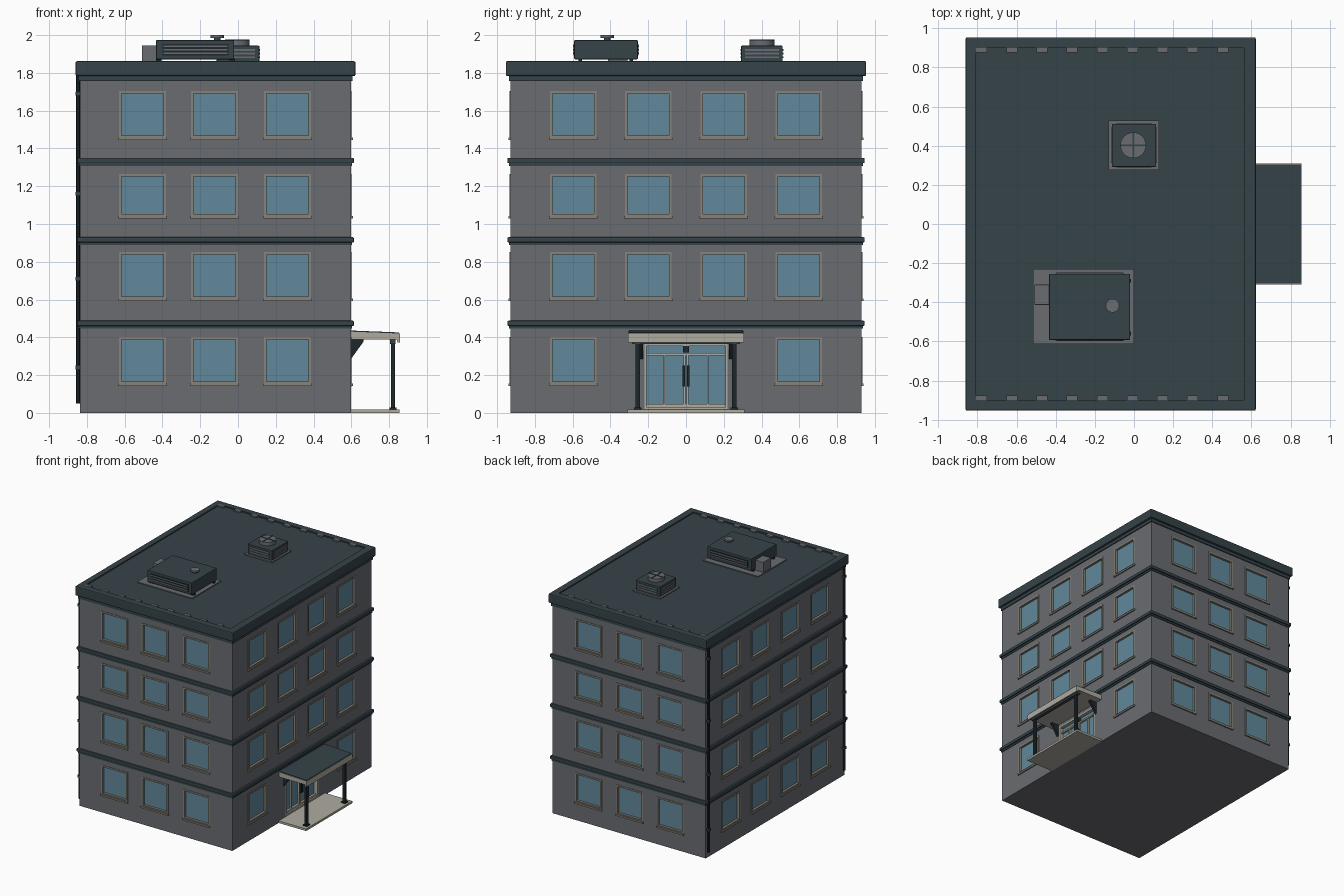
import bpy, bmesh, math
from mathutils import Vector

default = bpy.data.objects.get("Cube")
if default:
    bpy.data.objects.remove(default, do_unlink=True)


def material(name, r, g, b):
    m = bpy.data.materials.new(name)
    m.use_nodes = True
    m.diffuse_color = (r, g, b, 1)
    bsdf = m.node_tree.nodes["Principled BSDF"]
    bsdf.inputs["Base Color"].default_value = (r, g, b, 1)
    bsdf.inputs["Roughness"].default_value = 0.8
    return m


GREY = material("wall grey", 0.145, 0.15, 0.165)
SLATE = material("dark slate", 0.036, 0.056, 0.066)
GLASS = material("window blue", 0.12, 0.25, 0.335)
TAUPE = material("frame taupe", 0.25, 0.23, 0.19)
BEIGE = material("pale stone", 0.42, 0.41, 0.35)
BLACK = material("near black", 0.013, 0.02, 0.025)

# Footprint of the walls
X0, X1, Y1, TOP = -0.836, 0.598, 0.93, 1.79


def finish(name, bm, mat):
    bmesh.ops.recalc_face_normals(bm, faces=bm.faces)
    mesh = bpy.data.meshes.new(name)
    bm.to_mesh(mesh)
    bm.free()
    mesh.materials.append(mat)
    ob = bpy.data.objects.new(name, mesh)
    bpy.context.collection.objects.link(ob)
    return ob


def boxes(name, items, mat, bevel=0):
    """One object from boxes given as x0, x1, y0, y1, z0, z1."""
    bm = bmesh.new()
    for x0, x1, y0, y1, z0, z1 in items:
        lo, hi = Vector((x0, y0, z0)), Vector((x1, y1, z1))
        for v in bmesh.ops.create_cube(bm, size=1)["verts"]:
            v.co = (lo + hi) / 2 + v.co * (hi - lo)
    if bevel:
        bmesh.ops.bevel(bm, geom=bm.edges[:], offset=bevel, segments=2,
                        profile=0.5, affect="EDGES")
    return finish(name, bm, mat)


def rods(name, items, mat, sides=20):
    """One object from upright cylinders given as x, y, z0, z1, radius."""
    bm = bmesh.new()
    for x, y, z0, z1, r in items:
        made = bmesh.ops.create_cone(bm, cap_ends=True, segments=sides,
                                     radius1=r, radius2=r, depth=z1 - z0)
        bmesh.ops.translate(bm, verts=made["verts"], vec=(x, y, (z0 + z1) / 2))
    ob = finish(name, bm, mat)
    bpy.ops.object.select_all(action="DESELECT")
    bpy.context.view_layer.objects.active = ob
    ob.select_set(True)
    bpy.ops.object.shade_smooth_by_angle()
    return ob


def prism(name, profile, spans, mat):
    """An x-z profile swept along each y span."""
    bm = bmesh.new()
    for y0, y1 in spans:
        face = bm.faces.new([bm.verts.new((x, y0, z)) for x, z in profile])
        out = bmesh.ops.extrude_face_region(bm, geom=[face], use_keep_orig=True)
        moved = [g for g in out["geom"] if isinstance(g, bmesh.types.BMVert)]
        bmesh.ops.translate(bm, verts=moved, vec=(0, y1 - y0, 0))
    return finish(name, bm, mat)


def cut(ob, items):
    cutter = boxes("cutter", items, GREY)
    cutter.hide_render = True
    mod = ob.modifiers.new("openings", "BOOLEAN")
    mod.operation, mod.solver, mod.object = "DIFFERENCE", "EXACT", cutter
    bpy.context.view_layer.objects.active = ob
    bpy.ops.object.modifier_apply(modifier=mod.name)
    bpy.data.objects.remove(cutter, do_unlink=True)


def on_wall(side, u0, u1, z0, z1, d0, d1):
    """Box on a wall: u along it, d outward from it."""
    if side == "east":
        return (X1 + d0, X1 + d1, u0, u1, z0, z1)
    if side == "west":
        return (X0 - d1, X0 - d0, u0, u1, z0, z1)
    if side == "front":
        return (u0, u1, -Y1 - d1, -Y1 - d0, z0, z1)
    return (u0, u1, Y1 + d0, Y1 + d1, z0, z1)


def frame(side, u0, u1, z0, z1, w, d0, d1):
    return [on_wall(side, u0, u0 + w, z0, z1, d0, d1),
            on_wall(side, u1 - w, u1, z0, z1, d0, d1),
            on_wall(side, u0 + w, u1 - w, z0, z0 + w, d0, d1),
            on_wall(side, u0 + w, u1 - w, z1 - w, z1, d0, d1)]


def ring(name, grow, z0, z1, mat, bevel=0):
    return boxes(name, [(X0 - grow, X1 + grow, -Y1 - grow, Y1 + grow, z0, z1)], mat, bevel)


# Windows: pockets, frames, sills and glass
floors = [(0.153, 0.402), (0.603, 0.852), (1.04, 1.265), (1.455, 1.704)]
across = [-0.505, -0.125, 0.262]
along = [-0.597, -0.2, 0.2, 0.597]
pockets, frames, sills, panes = [], [], [], []
for side in ("front", "back", "east", "west"):
    for z0, z1 in floors:
        for u in (across if side in ("front", "back") else along):
            if side == "east" and z0 < 0.2 and abs(u) < 0.3:
                continue
            a, b = u - 0.124, u + 0.124
            pockets.append(on_wall(side, a, b, z0, z1, -0.025, 0.05))
            frames += frame(side, a, b, z0, z1, 0.013, -0.025, 0.004)
            sills.append(on_wall(side, a - 0.004, b + 0.004, z0 - 0.011, z0 + 0.003, -0.02, 0.011))
            panes.append(on_wall(side, a + 0.01, b - 0.01, z0 + 0.01, z1 - 0.01, -0.024, -0.016))
pockets.append(on_wall("east", -0.22, 0.22, 0.02, 0.365, -0.04, 0.05))

walls = ring("walls", 0, 0, TOP, GREY)
cut(walls, pockets)
boxes("window_frames", frames, TAUPE)
boxes("window_sills", sills, TAUPE)
boxes("window_glass", panes, GLASS)

# Storey bands and eaves
for i, z in enumerate((0.46, 0.902, 1.322)):
    ring(f"storey_band_{i + 1}", 0.016, z, z + 0.028, SLATE, 0.006)
    ring(f"band_underside_{i + 1}", 0.006, z - 0.014, z + 0.004, SLATE)
ring("eaves_strip", 0.008, 1.757, 1.79, SLATE)
roof = ring("roof", 0.024, 1.783, 1.862, SLATE, 0.008)
cut(roof, [(-0.806, 0.561, -0.9, 0.9, 1.852, 1.9)])
dashes = [(-0.806 + i * 0.154, -0.75 + i * 0.154, y - 0.012, y + 0.012, 1.851, 1.863)
          for i in range(9) for y in (-0.887, 0.887)]
boxes("parapet_clips", dashes, GREY)

# Rain pipes on the west wall
rods("rain_pipes", [(X0 - 0.011, s * 0.908, 0.05, 1.785, 0.01) for s in (-1, 1)], BLACK, 12)
boxes("pipe_brackets", [on_wall("west", s * 0.908 - 0.014, s * 0.908 + 0.014, z, z + 0.02, 0, 0.024)
                        for s in (-1, 1) for z in (0.23, 0.7, 1.15, 1.68)], SLATE)

# Large rooftop unit
boxes("large_unit_pad", [(-0.515, 0, -0.612, -0.23, 1.85, 1.86)], GREY)
boxes("large_unit", [(-0.434, -0.02, -0.592, -0.255, 1.872, 1.974)], SLATE, 0.005)
boxes("large_unit_feet", [(x, x + 0.03, y, y + 0.02, 1.858, 1.875)
                          for x in (-0.435, -0.045) for y in (-0.57, -0.3)], BLACK)
boxes("side_box", [(-0.508, -0.43, -0.413, -0.31, 1.858, 1.946)], GREY, 0.003)
boxes("large_unit_vents", [(-0.4, -0.05, y - 0.003, y + 0.003, 1.893, 1.952)
                           for y in (-0.592, -0.255)], BLACK)
boxes("large_unit_slats", [(-0.395, -0.055, y - 0.006, y + 0.006, z, z + 0.008)
                           for y in (-0.592, -0.255) for z in (1.899, 1.918, 1.938)], GREY)
rods("vent_stem", [(-0.11, -0.417, 1.97, 1.99, 0.018)], SLATE)
rods("vent_cap", [(-0.11, -0.417, 1.986, 2.0, 0.035)], GREY)

# Small rooftop fan unit
fx, fy = 0.0, 0.402
boxes("fan_pad", [(fx - 0.13, fx + 0.128, fy - 0.127, fy + 0.127, 1.85, 1.862)], GREY)
boxes("fan_unit", [(fx - 0.113, fx + 0.113, fy - 0.11, fy + 0.11, 1.858, 1.944)], SLATE, 0.004)
slats = []
for z in (1.878, 1.897, 1.916):
    slats.append((fx - 0.117, fx + 0.117, fy - 0.09, fy + 0.09, z, z + 0.01))
    slats.append((fx - 0.09, fx + 0.09, fy - 0.114, fy + 0.114, z, z + 0.01))
boxes("fan_slats", slats, GREY)
rods("fan_drum", [(fx - 0.004, fy, 1.94, 1.974, 0.066)], GREY, 24)
boxes("fan_cross", [(fx - 0.07, fx + 0.062, fy - 0.004, fy + 0.004, 1.97, 1.978),
                    (fx - 0.008, fx, fy - 0.066, fy + 0.066, 1.97, 1.978)], SLATE)

# Entrance doors
east = lambda *a: on_wall("east", *a)
boxes("door_glass", [east(-0.215, 0.215, 0.025, 0.36, -0.039, -0.03)], GLASS)
bars = frame("east", -0.22, 0.22, 0.02, 0.365, 0.012, -0.04, 0)
bars += [east(-0.21, 0.21, 0.305, 0.317, -0.035, -0.012), east(-0.21, 0.21, 0.03, 0.046, -0.035, -0.012)]
bars += [east(u - 0.005, u + 0.005, 0.03, 0.31, -0.035, -0.016) for u in (-0.115, -0.007, 0.007, 0.115)]
boxes("door_frame", bars, BEIGE)
boxes("door_handles", [east(s * 0.012 - 0.006, s * 0.012 + 0.006, 0.14, 0.25, -0.016, 0.004)
                       for s in (-1, 1)], BLACK)
boxes("door_lamp", [east(-0.015, 0.015, 0.32, 0.355, -0.03, 0.005)], BLACK)

# Entrance slab and canopy
boxes("entrance_slab", [(X1, 0.855, -0.31, 0.31, 0, 0.018)], BEIGE)
prism("canopy", [(X1, 0.43), (0.857, 0.42), (0.857, 0.372), (0.845, 0.372), (0.84, 0.388), (X1, 0.388)],
      [(-0.306, 0.306)], BEIGE)
prism("canopy_roof", [(X1, 0.436), (0.853, 0.426), (0.853, 0.418), (X1, 0.426)], [(-0.302, 0.302)], SLATE)
prism("canopy_brackets", [(X1, 0.39), (0.665, 0.39), (0.665, 0.378), (X1, 0.285)],
      [(s * 0.237 - 0.01, s * 0.237 + 0.01) for s in (-1, 1)], BLACK)
boxes("canopy_beam", [(0.806, 0.834, -0.285, 0.285, 0.366, 0.39)], SLATE)
posts = []
for y in (-0.255, 0.255):
    posts.append((0.81, 0.831, y - 0.012, y + 0.012, 0.015, 0.385))
    posts.append((0.802, 0.839, y - 0.02, y + 0.02, 0.015, 0.028))
boxes("canopy_posts", posts, BLACK)
